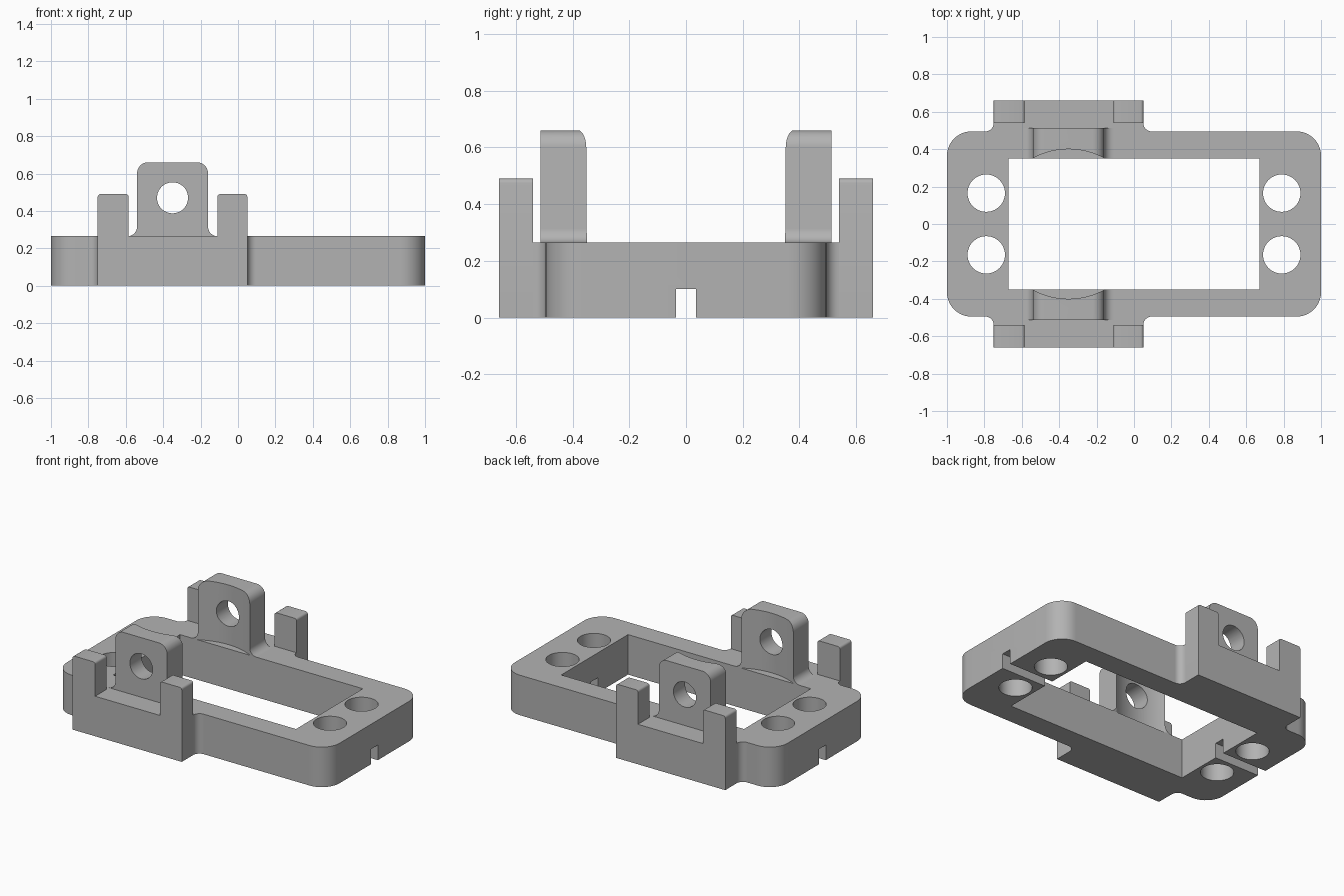
import bpy
import bmesh
import math
from mathutils import Vector

cube = bpy.data.objects.get("Cube")
if cube:
    bpy.data.objects.remove(cube, do_unlink=True)

grey = bpy.data.materials.new("plain grey")
grey.use_nodes = True
colour = (0.45, 0.45, 0.45, 1)
grey.diffuse_color = colour
grey.node_tree.nodes["Principled BSDF"].inputs["Base Color"].default_value = colour

AXES = {"x": lambda u, v, w: (w, u, v),
        "y": lambda u, v, w: (u, w, v),
        "z": lambda u, v, w: (u, v, w)}


def rounded(corners, steps=10):
    """Outline from (u, v, radius) corners, each filleted by its radius."""
    pts = []
    for i, (u, v, r) in enumerate(corners):
        p = Vector((u, v))
        if r == 0:
            pts.append(p)
            continue
        a = (Vector(corners[i - 1][:2]) - p).normalized()
        b = (Vector(corners[(i + 1) % len(corners)][:2]) - p).normalized()
        # right-angled corners: the arc centre lies along both sides
        for k in range(steps + 1):
            t = k / steps * math.pi / 2
            pts.append(p + r * (a * (1 - math.sin(t)) + b * (1 - math.cos(t))))
    return pts


def circle(u, v, r, n=48):
    return [Vector((u + r * math.cos(2 * math.pi * k / n),
                    v + r * math.sin(2 * math.pi * k / n))) for k in range(n)]


def rect(u0, u1, v0, v1):
    return [Vector(p) for p in ((u0, v0), (u1, v0), (u1, v1), (u0, v1))]


def prism(name, outline, axis, w0, w1):
    """Extrude a flat outline along an axis from w0 to w1."""
    place = AXES[axis]
    bm = bmesh.new()
    clean = [p for i, p in enumerate(outline) if (p - outline[i - 1]).length > 1e-4]
    face = bm.faces.new([bm.verts.new(place(p.x, p.y, w0)) for p in clean])
    top = bmesh.ops.extrude_face_region(bm, geom=[face])["geom"]
    bmesh.ops.translate(bm, vec=place(0, 0, w1 - w0),
                        verts=[g for g in top if isinstance(g, bmesh.types.BMVert)])
    bmesh.ops.recalc_face_normals(bm, faces=bm.faces)
    mesh = bpy.data.meshes.new(name)
    bm.to_mesh(mesh)
    bm.free()
    mesh.materials.append(grey)
    obj = bpy.data.objects.new(name, mesh)
    bpy.context.collection.objects.link(obj)
    return obj


def activate(obj):
    bpy.ops.object.select_all(action="DESELECT")
    obj.select_set(True)
    bpy.context.view_layer.objects.active = obj


def cut(obj, cutter):
    cutter.hide_render = True
    mod = obj.modifiers.new("cut", "BOOLEAN")
    mod.operation = "DIFFERENCE"
    mod.solver = "EXACT"
    mod.object = cutter
    activate(obj)
    bpy.ops.object.modifier_apply(modifier=mod.name)
    bpy.data.objects.remove(cutter, do_unlink=True)


def finish(obj, mirror=False):
    activate(obj)
    if mirror:
        mod = obj.modifiers.new("mirror", "MIRROR")
        mod.use_axis = (False, True, False)
        mod.use_mirror_merge = False
        bpy.ops.object.modifier_apply(modifier=mod.name)
    bpy.ops.object.shade_smooth_by_angle(angle=math.radians(30))


DECK = 0.265      # height of the frame
MID = -0.35       # centre of the lugs and brackets along x

# Frame plate with rounded ends and filleted side bumps
half = [(1, 0.495, 0.13), (0.05, 0.495, 0.045), (0.05, 0.54, 0),
        (-0.75, 0.54, 0), (-0.75, 0.495, 0.045), (-1, 0.495, 0.13)]
other = [(x, -y, r) for x, y, r in reversed(half)]
frame = prism("frame", rounded(half + other), "z", 0, DECK)

# Central window, four screw holes and the cable groove
cut(frame, prism("window_cutter", rect(-0.67, 0.67, -0.35, 0.35), "z", -0.1, 0.5))
for x in (-0.79, 0.79):
    for y in (-0.165, 0.165):
        cut(frame, prism("hole_cutter", circle(x, y, 0.1), "z", -0.1, 0.5))
cut(frame, prism("groove_cutter", rect(-0.035, 0.035, -0.1, 0.1), "x", -1.1, 1.1))
finish(frame)

# U-shaped brackets with two posts, one on each side
e = 0.015
bracket = [(-0.75, 0, 0), (0.05, 0, 0), (0.05, 0.49, e), (-0.11, 0.49, e),
           (-0.11, DECK, 0), (-0.585, DECK, 0), (-0.585, 0.49, e), (-0.75, 0.49, e)]
finish(prism("side_brackets", rounded(bracket, 4), "y", 0.54, 0.66), mirror=True)

# Pivot lugs with flared feet, a cross hole and a hollowed inner face
w, foot = 0.19, 0.05
lug = [(MID - w - foot, DECK, 0), (MID - w, DECK, foot), (MID - w, 0.66, 0.06),
       (MID + w, 0.66, 0.06), (MID + w, DECK, foot), (MID + w + foot, DECK, 0)]
lugs = prism("pivot_lugs", rounded(lug), "y", 0.35, 0.513)
cut(lugs, prism("pivot_cutter", circle(MID, 0.47, 0.083), "y", 0.2, 0.7))
cut(lugs, prism("hollow_cutter", circle(MID, 0, 0.4, 128), "z", 0.1, 0.8))
finish(lugs, mirror=True)
